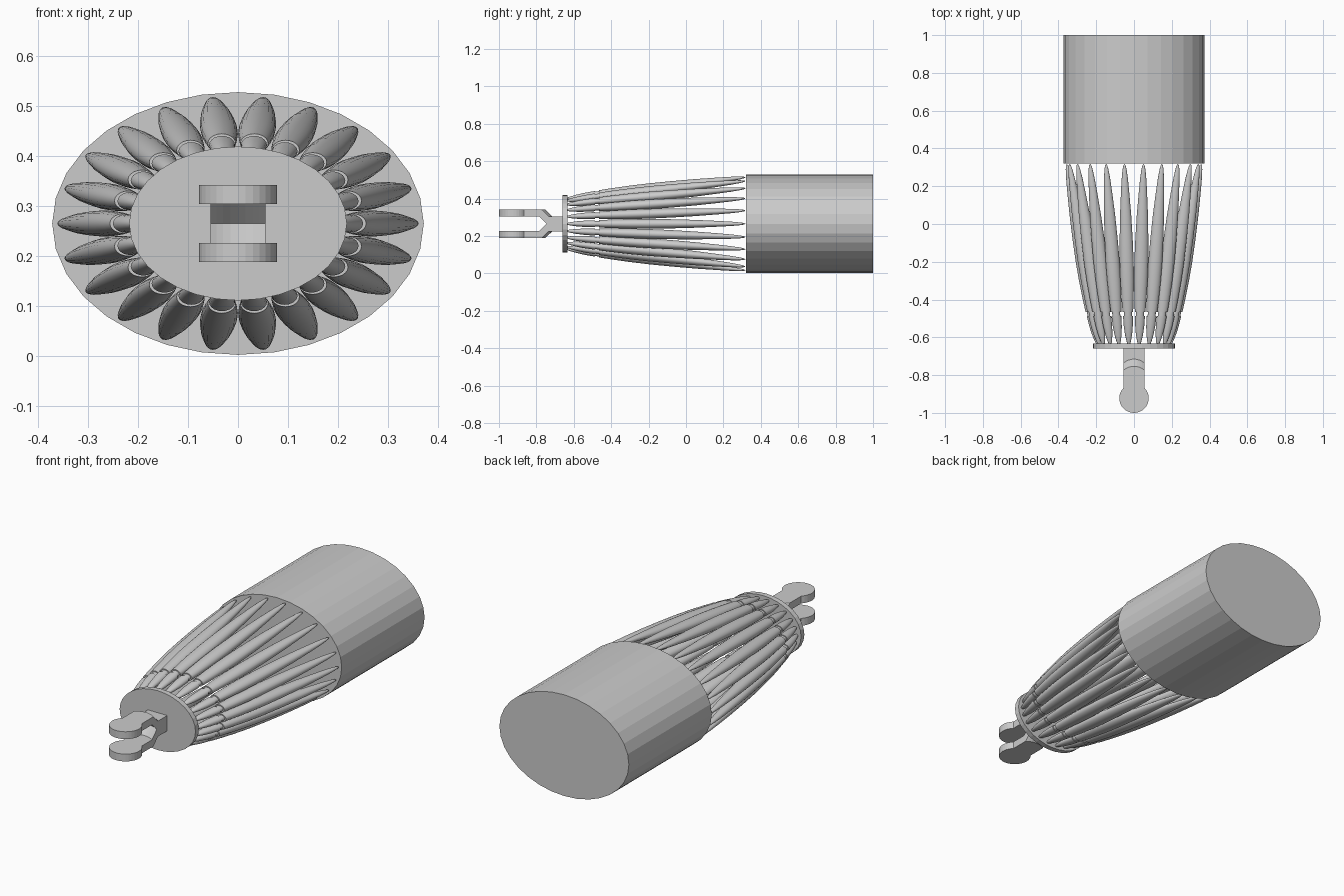
import bpy, bmesh
from math import sin, cos, pi, sqrt

if "Cube" in bpy.data.objects:
    bpy.data.objects.remove(bpy.data.objects["Cube"])

CZ, FLAT = 0.265, 0.707   # axis height, vertical squash of the round body


def finish(name, bm, smooth=False):
    bmesh.ops.recalc_face_normals(bm, faces=bm.faces)
    me = bpy.data.meshes.new(name)
    bm.to_mesh(me)
    bm.free()
    ob = bpy.data.objects.new(name, me)
    bpy.context.collection.objects.link(ob)
    if smooth:
        bpy.ops.object.select_all(action='DESELECT')
        ob.select_set(True)
        bpy.context.view_layer.objects.active = ob
        bpy.ops.object.shade_smooth_by_angle(angle=0.6)
    return ob


def loft(bm, rings):
    """Bridge closed point loops and cap both ends."""
    vs = [[bm.verts.new(p) for p in r] for r in rings]
    n = len(vs[0])
    for a, b in zip(vs, vs[1:]):
        for i in range(n):
            j = (i + 1) % n
            bm.faces.new((a[i], a[j], b[j], b[i]))
    bm.faces.new(vs[0])
    bm.faces.new(vs[-1])


def ring(x, y, z, rx, rz, n):
    return [(x + rx * sin(2 * pi * i / n), y, z + rz * cos(2 * pi * i / n)) for i in range(n)]


def drum(name, r, y0, y1):
    bm = bmesh.new()
    loft(bm, [ring(0, y, CZ, r, r * FLAT, 32) for y in (y0, y1)])
    finish(name, bm)


# Oval body and front plate
drum("rear_body", 0.372, 0.32, 1.0)
drum("front_plate", 0.218, -0.66, -0.633)

# Ring of tapered rods: (y, rod radius)
PROFILE = [(-0.635, 0.007), (-0.62, 0.012), (-0.585, 0.019), (-0.54, 0.024), (-0.487, 0.026),
           (-0.487, 0.021), (-0.465, 0.021), (-0.465, 0.028), (-0.40, 0.032), (-0.30, 0.036),
           (-0.20, 0.037), (-0.08, 0.0345), (0.05, 0.0295), (0.16, 0.0225), (0.24, 0.0165),
           (0.29, 0.0105), (0.31, 0.006), (0.317, 0.001)]


def axis_radius(y):
    if y < -0.475:
        return 0.193 + (y + 0.635) / 0.16 * 0.034
    return 0.227 + (y + 0.475) / 0.79 * 0.128


for k in range(22):
    a = 2 * pi * k / 22
    bm = bmesh.new()
    loft(bm, [ring(axis_radius(y) * cos(a), y, CZ + axis_radius(y) * sin(a) * FLAT,
                   r, r * FLAT, 20) for y, r in PROFILE])
    finish(f"rod_{k + 1}", bm, True)

# Fork: Y-shaped side profile swept across x, bends curved like the eye
EYE_Y, EYE_R = -0.922, 0.078
bm = bmesh.new()
slices = []
for i in range(-4, 5):
    x = EYE_R * sin(i * pi / 16)
    bend = -0.02 * (x / 0.055) ** 2
    end = EYE_Y + sqrt(EYE_R ** 2 - x ** 2)
    half = [(-0.65, 0.04), (-0.715 + bend, 0.04), (-0.753 + bend, 0.077), (end, 0.077),
            (end, 0.039), (-0.765 + bend, 0.039)]
    prof = half + [(-0.725 + bend, 0)] + [(y, -z) for y, z in reversed(half)]
    slices.append([(x, y, CZ + z) for y, z in prof])
loft(bm, slices)
finish("fork", bm)

# Round eyes at the prong tips
for name, z0 in (("upper_eye", CZ + 0.039), ("lower_eye", CZ - 0.077)):
    bm = bmesh.new()
    loft(bm, [[(EYE_R * sin(2 * pi * i / 32), EYE_Y + EYE_R * cos(2 * pi * i / 32), z)
               for i in range(32)] for z in (z0, z0 + 0.038)])
    finish(name, bm)
